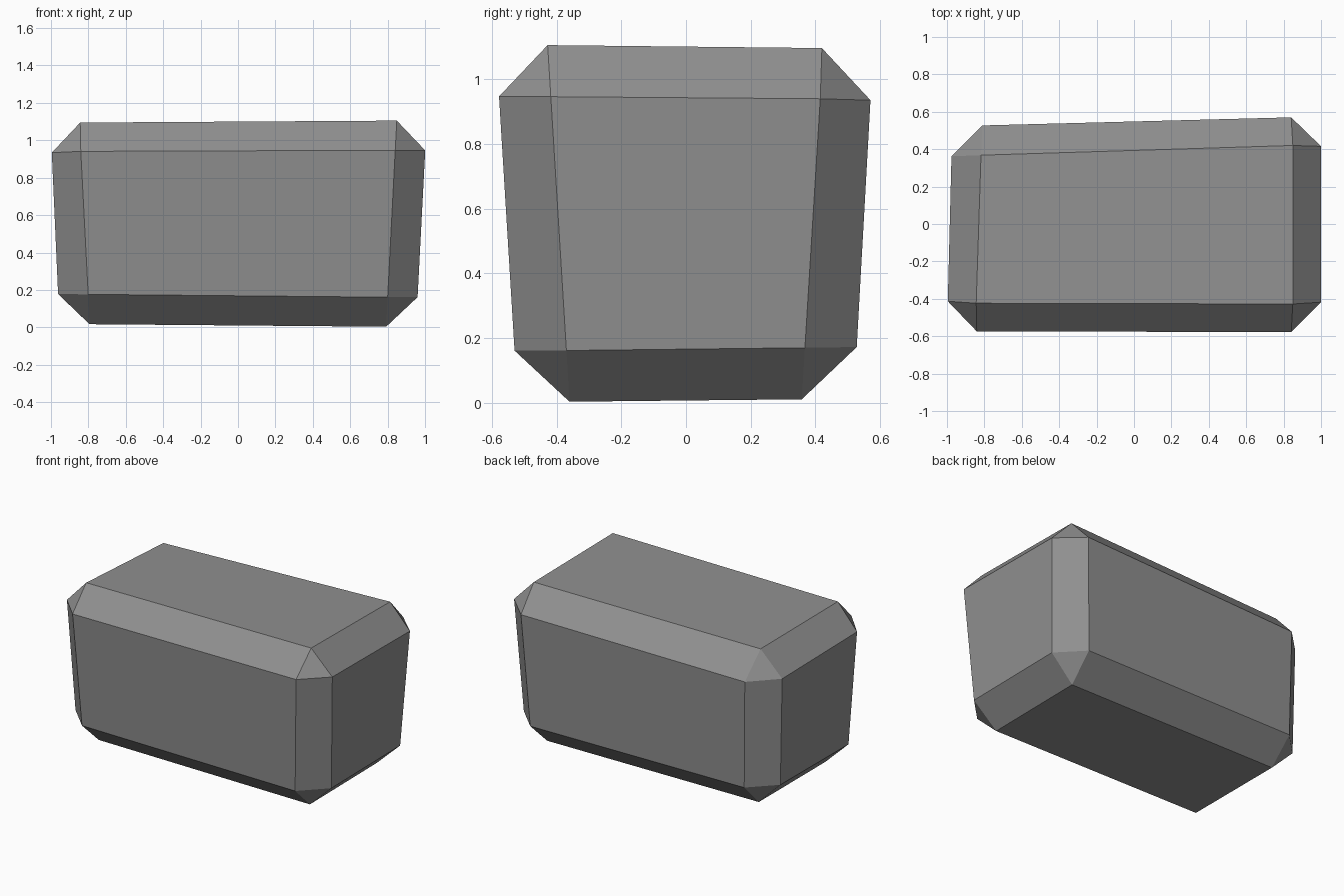
import bpy, bmesh

if "Cube" in bpy.data.objects:
    bpy.data.objects.remove(bpy.data.objects["Cube"])

BEVEL = 0.16

# Slightly irregular block: corners run front-left, front-right, back-right, back-left
bottom = [(-0.953, -0.52, 0.018), (0.952, -0.52, 0.0), (0.952, 0.518, 0.012), (-0.957, 0.516, 0.02)]
top = [(-1.009, -0.583, 1.10), (1.009, -0.588, 1.107), (1.009, 0.585, 1.098), (-0.973, 0.523, 1.06)]

bm = bmesh.new()
lo = [bm.verts.new(c) for c in bottom]
hi = [bm.verts.new(c) for c in top]
bm.faces.new(lo[::-1])
bm.faces.new(hi)
for i in range(4):
    j = (i + 1) % 4
    bm.faces.new((lo[i], lo[j], hi[j], hi[i]))

# One flat chamfer along every edge, with a triangle at each corner
bmesh.ops.bevel(bm, geom=bm.edges[:], offset=BEVEL, offset_type='OFFSET',
                segments=1, profile=0.5, affect='EDGES')
bmesh.ops.recalc_face_normals(bm, faces=bm.faces[:])

mesh = bpy.data.meshes.new("stone_block")
bm.to_mesh(mesh)
bm.free()

# Plain grey stone
stone = bpy.data.materials.new("stone_grey")
stone.diffuse_color = (0.28, 0.28, 0.28, 1.0)
stone.use_nodes = True
stone.node_tree.nodes["Principled BSDF"].inputs["Base Color"].default_value = stone.diffuse_color
mesh.materials.append(stone)

block = bpy.data.objects.new("stone_block", mesh)
bpy.context.collection.objects.link(block)
